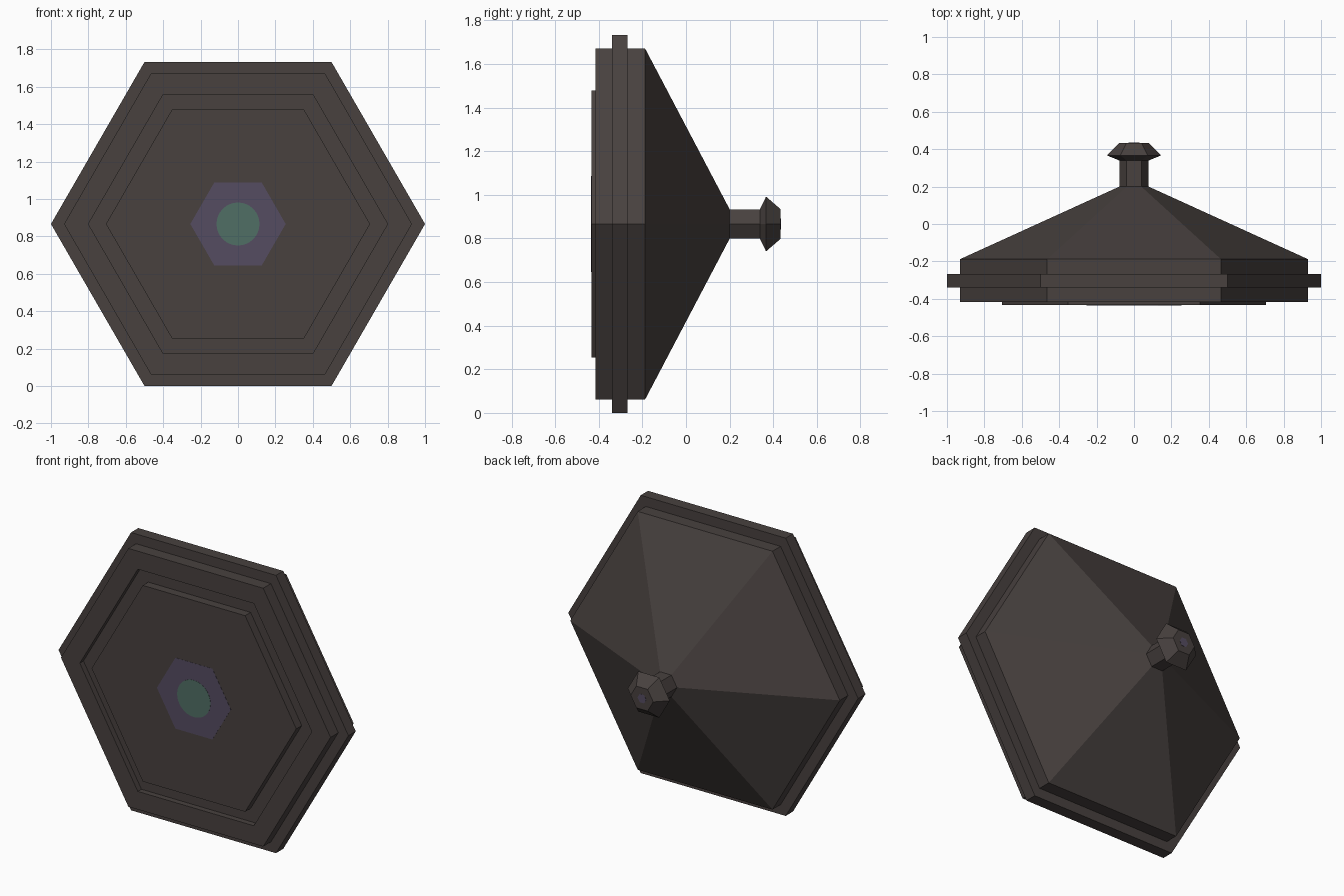
import bpy, bmesh, math

if "Cube" in bpy.data.objects:
    bpy.data.objects.remove(bpy.data.objects["Cube"])

MID_Z = math.sqrt(3) / 2  # hexagon of radius 1 resting on its flat side


def make_material(name, rgb):
    def linear(c):
        c /= 255
        return c / 12.92 if c <= 0.04045 else ((c + 0.055) / 1.055) ** 2.4
    mat = bpy.data.materials.new(name)
    mat.diffuse_color = (*[linear(c) for c in rgb], 1)
    mat.use_nodes = True
    mat.node_tree.nodes["Principled BSDF"].inputs["Base Color"].default_value = mat.diffuse_color
    return mat


charcoal = make_material("charcoal brown", (72, 65, 63))
purple = make_material("dusky purple", (85, 76, 97))
green = make_material("muted green", (80, 110, 101))


def lathe(name, profile, mat, sides=6):
    """Spin (radius, y) points around the front-to-back axis, closing both ends."""
    bm = bmesh.new()
    rings = []
    for r, y in profile:
        rings.append([bm.verts.new((r * math.cos(a), y, MID_Z + r * math.sin(a)))
                      for a in (2 * math.pi * i / sides for i in range(sides))])
    for a, b in zip(rings, rings[1:]):
        for i in range(sides):
            j = (i + 1) % sides
            bm.faces.new((a[i], a[j], b[j], b[i]))
    bm.faces.new(rings[0])
    bm.faces.new(rings[-1])
    bmesh.ops.recalc_face_normals(bm, faces=bm.faces)
    mesh = bpy.data.meshes.new(name)
    bm.to_mesh(mesh)
    bm.free()
    mesh.materials.append(mat)
    obj = bpy.data.objects.new(name, mesh)
    bpy.context.collection.objects.link(obj)
    return obj


# Main housing: raised front plate, groove, rim, then a pyramid to the back
lathe("housing", [(0.706, -0.434), (0.706, -0.38), (0.80, -0.38), (0.80, -0.416),
                  (0.93, -0.416), (0.93, -0.188), (0.078, 0.20)], charcoal)

# Flange around the rim
lathe("flange", [(0.90, -0.34), (1.0, -0.34), (1.0, -0.268), (0.90, -0.268)], charcoal)

# Stem and flared knob at the back
lathe("stem", [(0.078, 0.19), (0.078, 0.345)], charcoal)
lathe("knob", [(0.08, 0.34), (0.145, 0.367), (0.078, 0.434)], charcoal)

# Painted lens on the front, and a tiny spot on the knob tip
lathe("lens_surround", [(0.255, -0.435), (0.255, -0.43)], purple)
lathe("lens", [(0.115, -0.436), (0.115, -0.431)], green, sides=32)
lathe("knob_spot", [(0.03, 0.431), (0.03, 0.435)], purple)
